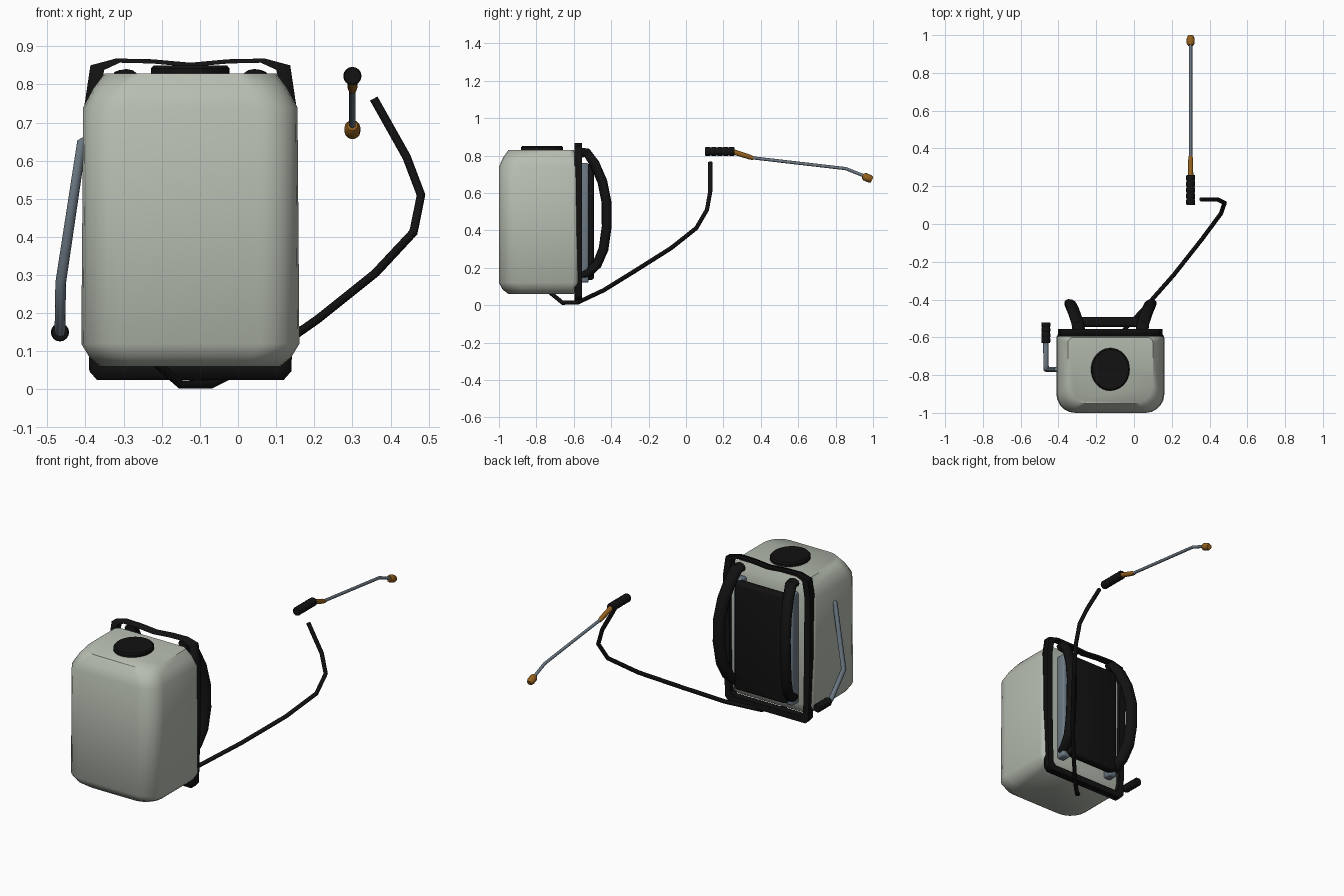
import bpy, bmesh, math
from mathutils import Vector

if "Cube" in bpy.data.objects:
    bpy.data.objects.remove(bpy.data.objects["Cube"])

CX = -0.125  # centre line of the backpack


def material(name, rgb):
    m = bpy.data.materials.new(name)
    m.diffuse_color = (*rgb, 1)
    m.use_nodes = True
    m.node_tree.nodes["Principled BSDF"].inputs["Base Color"].default_value = m.diffuse_color
    return m


CREAM = material("pale_grey_green", (0.47, 0.51, 0.44))
BLACK = material("black_rubber", (0.006, 0.006, 0.006))
STEEL = material("steel_grey", (0.15, 0.19, 0.23))
BRASS = material("brass", (0.29, 0.115, 0.012))


def finish(name, bm, mat, angle=40):
    bmesh.ops.recalc_face_normals(bm, faces=bm.faces)
    me = bpy.data.meshes.new(name)
    bm.to_mesh(me)
    bm.free()
    ob = bpy.data.objects.new(name, me)
    bpy.context.collection.objects.link(ob)
    me.materials.append(mat)
    bpy.ops.object.select_all(action='DESELECT')
    ob.select_set(True)
    bpy.context.view_layer.objects.active = ob
    bpy.ops.object.shade_smooth_by_angle(angle=math.radians(angle))
    return ob


def loft(name, rings, mat, angle=40, caps=True):
    """Skin a list of closed rings with equal point counts."""
    bm = bmesh.new()
    vs = [[bm.verts.new(p) for p in r] for r in rings]
    n = len(vs[0])
    for a, b in zip(vs, vs[1:]):
        for i in range(n):
            j = (i + 1) % n
            bm.faces.new((a[i], a[j], b[j], b[i]))
    if caps:
        bm.faces.new(vs[0])
        bm.faces.new(vs[-1])
    return finish(name, bm, mat, angle)


def sweep(name, path, radii, mat, ref=(1, 0, 0), flat=1.0, sides=12, angle=40):
    """Elliptical section along a path; the wide side follows ref."""
    pts = [Vector(p) for p in path]
    if not isinstance(radii, (list, tuple)):
        radii = [radii] * len(pts)
    rings = []
    for i, p in enumerate(pts):
        t = Vector()
        if i > 0 and (pts[i] - pts[i - 1]).length > 1e-6:
            t += (pts[i] - pts[i - 1]).normalized()
        if i < len(pts) - 1 and (pts[i + 1] - pts[i]).length > 1e-6:
            t += (pts[i + 1] - pts[i]).normalized()
        t.normalize()
        u = Vector(ref)
        u = (u - t * u.dot(t)).normalized()
        v = t.cross(u)
        rings.append([p + radii[i] * (u * math.cos(a) + v * flat * math.sin(a))
                      for a in (2 * math.pi * k / sides for k in range(sides))])
    return loft(name, rings, mat, angle)


def rounded_box(name, lo, hi, bevel, mat):
    lo, hi = Vector(lo), Vector(hi)
    bm = bmesh.new()
    bmesh.ops.create_cube(bm, size=1)
    for v in bm.verts:
        v.co = (lo + hi) / 2 + v.co * (hi - lo)
    bmesh.ops.bevel(bm, geom=bm.edges[:], offset=bevel, segments=3,
                    profile=0.5, affect='EDGES')
    return finish(name, bm, mat)


# tank: rounded rectangles stacked, wide corners at the front
def tank_ring(hw, y0, y1, z, rf, rb):
    ring = []
    for sx, y, r, a0 in ((1, y1, rb, 0), (-1, y1, rb, 90), (-1, y0, rf, 180), (1, y0, rf, 270)):
        cx = CX + sx * (hw - r)
        cy = y - r if y == y1 else y + r
        for k in range(6):
            a = math.radians(a0 + 18 * k)
            ring.append((cx + r * math.cos(a), cy + r * math.sin(a), z))
    return ring


tank_sections = [(0.235, -0.95, -0.60, 0.06), (0.265, -0.982, -0.585, 0.085),
                 (0.286, -1.0, -0.575, 0.12), (0.281, -1.0, -0.575, 0.74),
                 (0.254, -0.978, -0.585, 0.79), (0.225, -0.95, -0.60, 0.829)]
loft("tank", [tank_ring(*s, 0.10, 0.03) for s in tank_sections], CREAM, 50)

# filler lid
lid_rings = []
for r, z in ((0.103, 0.825), (0.103, 0.842), (0.096, 0.85)):
    lid_rings.append([(CX + r * math.cos(a), -0.77 + 1.1 * r * math.sin(a), z)
                      for a in (2 * math.pi * k / 32 for k in range(32))])
loft("lid", lid_rings, BLACK)

# carrying frame: half outline mirrored, extruded in depth
outer = [(0.245, 0.025), (0.265, 0.048), (0.276, 0.4), (0.277, 0.75),
         (0.262, 0.85), (0.195, 0.868), (0.1, 0.866), (0, 0.857)]
inner = [(0.215, 0.06), (0.232, 0.08), (0.238, 0.4), (0.24, 0.75),
         (0.226, 0.838), (0.185, 0.857), (0.1, 0.855), (0, 0.846)]


def frame_loop(half, y):
    full = half + [(-x, z) for x, z in reversed(half[:-1])]
    return [(CX + x, y, z) for x, z in full]


yb, yf = -0.555, -0.596
loops = [frame_loop(outer, yf), frame_loop(outer, yb), frame_loop(inner, yb),
         frame_loop(inner, yf), frame_loop(outer, yf)]
bpy_frame = loft("carrying_frame", loops, BLACK, 35, caps=False)
bm = bmesh.new()
bm.from_mesh(bpy_frame.data)
bmesh.ops.remove_doubles(bm, verts=bm.verts, dist=1e-5)
bmesh.ops.recalc_face_normals(bm, faces=bm.faces)
bm.to_mesh(bpy_frame.data)
bm.free()

# back pad with steel support rails behind it
rounded_box("back_pad", (-0.29, -0.545, 0.135), (0.04, -0.492, 0.755), 0.015, BLACK)
for side, s in (("left", -1), ("right", 1)):
    x = CX + s * 0.165
    rounded_box(side + "_support_rail", (x - 0.025, -0.58, 0.12), (x + 0.025, -0.52, 0.76), 0.012, STEEL)

# shoulder straps, bowed outwards and back
strap = [(0.168, -0.56, 0.815), (0.172, -0.53, 0.815), (0.185, -0.488, 0.755), (0.20, -0.447, 0.66),
         (0.21, -0.425, 0.55), (0.212, -0.424, 0.42), (0.205, -0.441, 0.30),
         (0.19, -0.475, 0.22), (0.175, -0.52, 0.175), (0.165, -0.55, 0.165)]
for side, s in (("left", -1), ("right", 1)):
    sweep(side + "_shoulder_strap", [(CX + s * x, y, z) for x, y, z in strap],
          0.034, BLACK, ref=(1, s * 0.35, 0), flat=0.75)

# pump lever and its ribbed grip
sweep("pump_lever", [(-0.39, -0.77, 0.655), (-0.41, -0.77, 0.645), (-0.465, -0.77, 0.28),
                     (-0.467, -0.65, 0.152), (-0.467, -0.61, 0.15)], 0.014, STEEL, ref=(1, 0, 0))


def ribbed_grip(name, x, y0, y1, z, r, ribs):
    path, radii = [], []
    step = (y1 - y0) / ribs
    for i in range(ribs):
        for f, k in ((0.02, 0.88), (0.2, 1), (0.8, 1), (0.98, 0.88)):
            path.append((x, y0 + step * (i + f), z))
            radii.append(r * k)
    sweep(name, path, radii, BLACK, sides=16)


ribbed_grip("lever_grip", -0.467, -0.63, -0.52, 0.15, 0.024, 4)

# hose from the tank bottom round to the spray gun
hose = [(-0.215, -0.73, 0.07), (-0.15, -0.66, 0.013), (-0.07, -0.58, 0.014), (0.06, -0.44, 0.08),
        (0.21, -0.27, 0.185), (0.36, -0.08, 0.305), (0.46, 0.055, 0.412), (0.48, 0.112, 0.51),
        (0.442, 0.13, 0.61), (0.356, 0.13, 0.763)]
sweep("hose", hose, 0.0115, BLACK, ref=(1, -1, 0.3))

# spray gun: grip, brass valve, steel lance, brass nozzle
ribbed_grip("gun_grip", 0.30, 0.10, 0.26, 0.822, 0.024, 5)
sweep("gun_valve", [(0.30, 0.24, 0.824), (0.30, 0.34, 0.792), (0.30, 0.36, 0.785)],
      [0.014, 0.013, 0.01], BRASS)
sweep("lance", [(0.30, 0.345, 0.789), (0.30, 0.855, 0.73), (0.30, 0.96, 0.688)], 0.0085, STEEL)
sweep("nozzle", [(0.30, 0.945, 0.692), (0.30, 0.956, 0.687), (0.30, 0.982, 0.676), (0.30, 0.995, 0.67)],
      [0.014, 0.021, 0.021, 0.015], BRASS)
